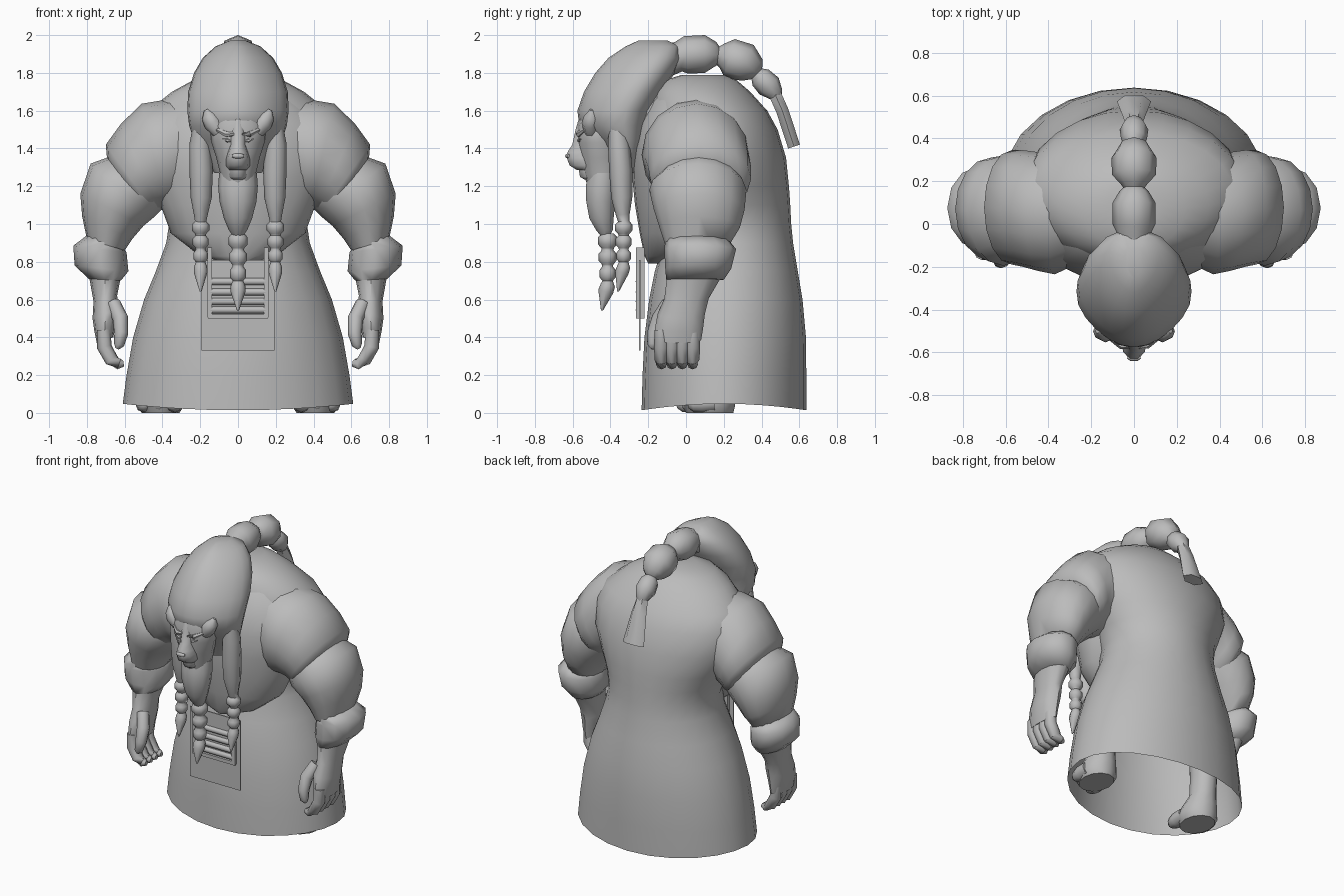
import bpy, bmesh, math
from mathutils import Vector as V

grey = bpy.data.materials.new("stone_grey")
grey.diffuse_color = (0.5, 0.5, 0.5, 1)


def finish(name, bm, angle=50):
    bmesh.ops.recalc_face_normals(bm, faces=bm.faces)
    me = bpy.data.meshes.new(name)
    bm.to_mesh(me)
    bm.free()
    me.materials.append(grey)
    me.shade_smooth()
    me.set_sharp_from_angle(angle=math.radians(angle))
    ob = bpy.data.objects.new(name, me)
    bpy.context.collection.objects.link(ob)
    return ob


def loft(name, rings, sides=16, caps=(True, True), taper=0.0, angle=50):
    """Skin a list of (centre, u axis, v axis) ellipses."""
    bm = bmesh.new()
    loops = []
    for c, u, v in rings:
        loop = []
        for i in range(sides):
            a = 2 * math.pi * i / sides
            s = math.sin(a)
            loop.append(bm.verts.new(c + u * math.cos(a) * (1 + taper * s) + v * s))
        loops.append(loop)
    for a, b in zip(loops, loops[1:]):
        for i in range(sides):
            j = (i + 1) % sides
            bm.faces.new((a[i], a[j], b[j], b[i]))
    if caps[0]:
        bm.faces.new(loops[0])
    if caps[1]:
        bm.faces.new(loops[-1])
    return finish(name, bm, angle)


def level(rows, cx=0.0):
    """Rings from rows of z, front y, back y, half width."""
    return [(V((cx, (f + b) / 2, z)), V((w, 0, 0)), V((0, (b - f) / 2, 0)))
            for z, f, b, w in rows]


def limb(rows, s):
    """Rings from rows of inner x, z, outer x, z, front y, back y."""
    return [(V((s * (a + c) / 2, (f + g) / 2, (b + d) / 2)),
             V((s * (c - a) / 2, 0, (d - b) / 2)), V((0, (g - f) / 2, 0)))
            for a, b, c, d, f, g in rows]


def strand(name, pts, sides=8, s=1):
    """Round tube through points of x, y, z, radius."""
    p = [V((s * x, y, z)) for x, y, z, r in pts]
    rings = []
    for i, q in enumerate(pts):
        t = (p[min(i + 1, len(p) - 1)] - p[max(i - 1, 0)]).normalized()
        side = V((1, 0, 0)) if abs(t.x) < 0.9 else V((0, 1, 0))
        v = (side - t * side.dot(t)).normalized()
        rings.append((p[i], t.cross(v) * q[3], v * q[3]))
    return loft(name, rings, sides)


def box(name, x, y, z, hx, hy, hz):
    bm = bmesh.new()
    bmesh.ops.create_cube(bm, size=1)
    for v in bm.verts:
        v.co = V((x + v.co.x * 2 * hx, y + v.co.y * 2 * hy, z + v.co.z * 2 * hz))
    return finish(name, bm, 30)


# Robe with open hem, running up into the broad back
robe = loft("robe", level([
    (.014, -.235, .637, .61), (.2, -.23, .637, .59), (.4, -.22, .635, .555),
    (.6, -.195, .617, .497), (.75, -.165, .592, .435), (.9, -.12, .567, .38),
    (1.0, -.11, .557, .365), (1.1, -.13, .552, .39), (1.2, -.15, .545, .44),
    (1.35, -.18, .53, .51), (1.5, -.2, .485, .525), (1.6, -.19, .43, .475),
    (1.7, -.17, .34, .35), (1.76, -.12, .27, .24), (1.79, -.02, .2, .12)]),
    24, (False, True))
for v in robe.data.vertices:
    if v.co.z < .1:
        v.co.z += .033 * (v.co.x / .6) ** 2

# Chest and belly overhanging the robe
loft("chest", level([
    (.79, -.2, -.05, .05), (.83, -.22, .05, .2), (.95, -.245, .15, .355),
    (1.1, -.27, .25, .41), (1.25, -.285, .3, .48), (1.4, -.28, .32, .5),
    (1.53, -.25, .32, .47), (1.65, -.19, .28, .36), (1.74, -.12, .22, .2)]), 24)

# Head dome, pointed toward the front
loft("hair_dome", level([
    (1.27, -.38, -.26, .12), (1.36, -.42, -.24, .18), (1.44, -.47, -.22, .225),
    (1.52, -.565, -.205, .25), (1.6, -.575, -.18, .26), (1.7, -.54, -.12, .255),
    (1.8, -.48, -.06, .225), (1.88, -.41, -.025, .18), (1.94, -.32, -.03, .115),
    (1.972, -.25, -.1, .04)]), 20, taper=.28)
loft("neck", level([(1.2, -.25, .1, .2), (1.45, -.3, .1, .2), (1.6, -.3, .1, .18),
                    (1.75, -.15, .15, .17)]))

# Face, muzzle and beard
loft("face", level([
    (1.2, -.52, -.36, .085), (1.27, -.545, -.34, .095), (1.35, -.56, -.34, .115),
    (1.43, -.575, -.34, .14), (1.52, -.578, -.36, .15), (1.58, -.56, -.4, .11)]), 12)
loft("muzzle", level([
    (1.285, -.58, -.45, .05), (1.31, -.62, -.45, .064), (1.35, -.636, -.45, .062),
    (1.38, -.632, -.45, .055), (1.42, -.606, -.45, .045), (1.5, -.588, -.45, .047),
    (1.56, -.57, -.45, .03)]), 10)
strand("nose", [(-.03, -.622, 1.36, .008), (-.015, -.626, 1.36, .014),
                (.015, -.626, 1.36, .014), (.03, -.622, 1.36, .008)])
loft("jaw", level([(1.235, -.54, -.42, .04), (1.25, -.565, -.42, .053),
                   (1.29, -.572, -.42, .05)]), 10)
loft("beard", level([
    (1.27, -.52, -.36, .1), (1.2, -.535, -.36, .105), (1.12, -.532, -.37, .098),
    (1.03, -.515, -.38, .075), (.97, -.48, -.385, .05), (.94, -.455, -.4, .03)]), 10)


def beads(x, y, z, gap, r):
    """Three shrinking beads and a pointed tip."""
    pts = []
    for k in range(3):
        c, q = z - gap * k, r * (1 - .08 * k)
        pts += [(x, y, c + gap * h, q * w)
                for h, w in ((.45, .6), (.22, .92), (-.2, .92), (-.42, .6))]
    e = z - gap * 2.5
    return pts + [(x, y, e - .02, r * .7), (x, y - .01, e - .05, r * .72),
                  (x, y - .03, e - .15, r * .1)]


strand("beard_braid", beads(0, -.415, .91, .087, .056))

for s, side in ((1, "right"), (-1, "left")):
    # Ears, brows and eyes
    strand(side + "_ear", [(.1, -.5, 1.49, .04), (.135, -.505, 1.535, .048),
                           (.155, -.5, 1.57, .04), (.17, -.5, 1.605, .01)], 8, s)
    strand(side + "_brow", [(.02, -.575, 1.475, .01), (.06, -.567, 1.475, .017),
                            (.11, -.535, 1.5, .01)], 6, s)
    strand(side + "_eye", [(.038, -.57, 1.438, .004), (.055, -.566, 1.442, .01),
                           (.08, -.556, 1.45, .004)], 6, s)
    # Hair lock ending in a beaded braid
    strand(side + "_braid", [(.195, -.37, 1.54, .04), (.2, -.355, 1.42, .058),
                             (.195, -.345, 1.28, .062), (.195, -.34, 1.14, .056),
                             (.197, -.335, 1.05, .037)]
           + beads(.198, -.33, .98, .075, .05), 8, s)
    # Shoulder and upper arm
    loft(side + "_shoulder", limb([
        (.2, 1.2, .22, 1.68, -.16, .34), (.34, 1.08, .4, 1.655, -.235, .34),
        (.38, 1.08, .51, 1.637, -.22, .335), (.42, 1.07, .62, 1.53, -.2, .345),
        (.44, 1.06, .7, 1.42, -.19, .345), (.46, 1.05, .69, 1.31, -.16, .31)], s), 16)
    loft(side + "_upper_arm", limb([
        (.4, 1.08, .67, 1.36, -.15, .29), (.44, 1.04, .78, 1.32, -.195, .32),
        (.5, .99, .835, 1.16, -.17, .31), (.56, .92, .825, 1.04, -.14, .285),
        (.6, .86, .8, .92, -.11, .23)], s), 16, angle=60)
    # Forearm cuff, wrist and palm
    loft(side + "_cuff", limb([
        (.61, .88, .8, .94, -.11, .23), (.59, .85, .872, .885, -.115, .265),
        (.58, .75, .865, .78, -.11, .24), (.62, .7, .79, .71, -.105, .2)], s), 12,
        angle=75)
    loft(side + "_hand", limb([
        (.62, .72, .79, .73, -.1, .19), (.64, .62, .765, .59, -.115, .12),
        (.63, .55, .77, .5, -.15, .1), (.65, .46, .76, .43, -.165, .09),
        (.66, .4, .748, .37, -.165, .08)], s), 12)
    # Curled fingers and thumb
    for k in range(4):
        y = -.13 + .055 * k
        strand(side + "_finger", [(.71, y, .44, .037), (.708, y, .35, .039),
                                  (.67, y, .282, .037), (.63, y, .258, .029),
                                  (.605, y, .26, .015)], 8, s)
    strand(side + "_thumb", [(.66, -.09, .58, .04), (.622, -.14, .5, .042),
                             (.618, -.17, .42, .037), (.63, -.178, .36, .027),
                             (.64, -.175, .34, .01)], 8, s)
    # Leg, foot and toes under the hem
    loft(side + "_foot", level([
        (0, 0, .25, .1), (.04, -.02, .26, .125), (.1, .02, .265, .11),
        (.17, .09, .265, .085), (.3, .09, .28, .08), (.5, .08, .3, .09)], s * .41), 12)
    for k in range(3):
        x, y = .335 + .08 * k, .03 * k
        strand(side + "_toe", [(x, y + .09, .055, .047), (x, y + .02, .05, .05),
                               (x, y - .025, .045, .04), (x, y - .05, .04, .015)], 8, s)
    # Upright of the belt frame
    box(side + "_belt_rail", s * .15, -.242, .69, .012, .023, .185)

# Ponytail of banded knots
tail = [(-.1, 1.87, .09), (-.04, 1.885, .08), (0, 1.895, .1), (.1, 1.9, .1),
        (.15, 1.895, .07), (.17, 1.89, .05), (.19, 1.89, .065), (.23, 1.88, .103),
        (.31, 1.855, .105), (.355, 1.815, .075), (.375, 1.795, .04),
        (.395, 1.775, .06), (.44, 1.73, .067), (.47, 1.69, .045), (.475, 1.67, .035)]
strand("ponytail_knots", [(0, y, z, r) for y, z, r in tail])
loft("ponytail_end", [(V((0, y, z)), V((w, 0, 0)), V((0, .036, .012)))
                      for y, z, w in ((.47, 1.69, .04), (.51, 1.6, .055),
                                      (.572, 1.41, .08))], 6)

# Front cloth panel and slatted belt plate
box("front_cloth", 0, -.245, .57, .192, .004, .24)
box("belt_sill", 0, -.242, .512, .16, .023, .012)
for z in (.545, .59, .64, .695):
    strand("belt_slat", [(-.145, -.248, z, .019), (.145, -.248, z, .019)], 8)
